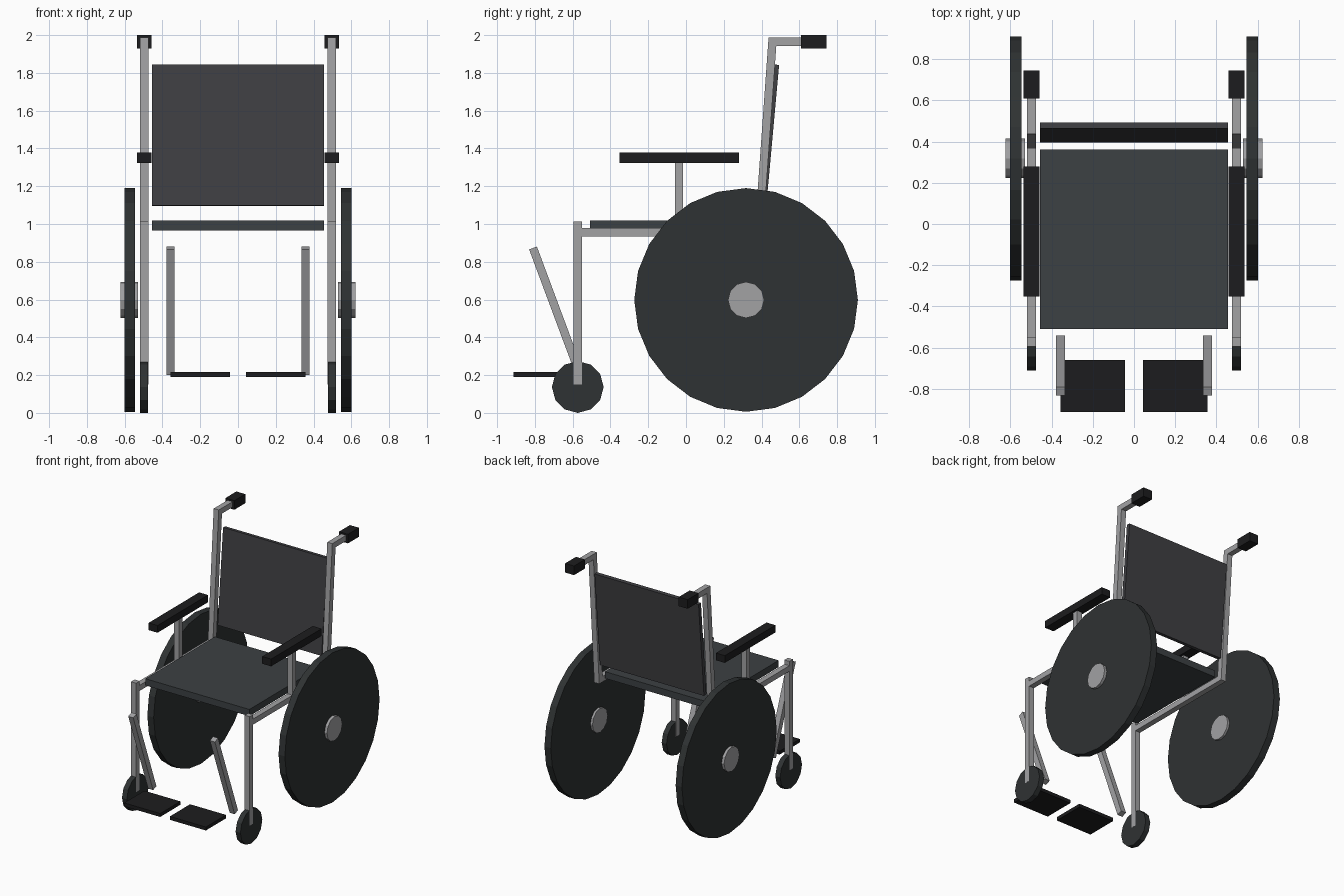
import bpy, math
from mathutils import Vector, Matrix

if "Cube" in bpy.data.objects:
    bpy.data.objects.remove(bpy.data.objects["Cube"])


def material(name, rgb):
    m = bpy.data.materials.new(name)
    m.diffuse_color = (*rgb, 1)
    m.use_nodes = True
    m.node_tree.nodes["Principled BSDF"].inputs["Base Color"].default_value = m.diffuse_color
    return m


METAL = material("metal", (0.36, 0.36, 0.37))
FABRIC = material("fabric", (0.045, 0.052, 0.056))
BACK_FABRIC = material("back_fabric", (0.05, 0.05, 0.055))
RUBBER = material("rubber", (0.028, 0.032, 0.033))
BLACK = material("black_plastic", (0.012, 0.012, 0.013))


def finish(name, mat):
    ob = bpy.context.object
    ob.name = ob.data.name = name
    ob.data.materials.append(mat)
    return ob


def box(name, centre, size, mat, tilt=0):
    bpy.ops.mesh.primitive_cube_add(size=1)
    ob = finish(name, mat)
    ob.data.transform(Matrix.Diagonal((*size, 1)))
    ob.location = centre
    ob.rotation_euler.x = tilt
    return ob


def tube(name, x, a, b, mat=METAL, w=0.044):
    """Square bar in the plane of x, running from a=(y, z) to b=(y, z)."""
    (ya, za), (yb, zb) = a, b
    length = math.hypot(yb - ya, zb - za)
    tilt = -math.atan2(yb - ya, zb - za)
    return box(name, (x, (ya + yb) / 2, (za + zb) / 2), (w, w, length), mat, tilt)


def disc(name, x, y, z, r, width, sides, mat):
    bpy.ops.mesh.primitive_cylinder_add(vertices=sides, radius=r, depth=width)
    ob = finish(name, mat)
    # axis along x, with a corner of the polygon at the top
    ob.data.transform(Matrix.Rotation(math.pi / 2, 4, 'Y'))
    ob.location = (x, y, z)
    return ob


# Seat and reclined backrest
box("seat", (0, -0.073, 0.993), (0.91, 0.87, 0.053), FABRIC)
box("backrest", (0, 0.444, 1.47), (0.91, 0.03, 0.75), BACK_FABRIC, -math.radians(5.2))

for side, s in (("left", -1), ("right", 1)):
    x = 0.497 * s
    # Frame
    tube(side + "_back_post", x, (0.384, 0.935), (0.459, 1.985))
    tube(side + "_seat_rail", x, (-0.575, 0.956), (0.40, 0.956))
    tube(side + "_front_post", x, (-0.573, 0.15), (-0.573, 1.012))
    # Push handle
    tube(side + "_handle_bar", x, (0.438, 1.965), (0.65, 1.965))
    box(side + "_grip", (x, 0.677, 1.964), (0.078, 0.136, 0.072), BLACK)
    # Armrest
    tube(side + "_arm_post", x, (-0.037, 0.956), (-0.037, 1.34))
    box(side + "_armrest", (x, -0.036, 1.351), (0.078, 0.632, 0.057), BLACK)
    # Leg rest
    tube(side + "_leg_bar", 0.357 * s, (-0.562, 0.207), (-0.81, 0.873))
    box(side + "_footplate", (0.2 * s, -0.786, 0.204), (0.315, 0.252, 0.027), BLACK)
    # Wheels
    disc(side + "_wheel", 0.574 * s, 0.318, 0.598, 0.592, 0.055, 24, RUBBER)
    disc(side + "_hub", 0.576 * s, 0.318, 0.598, 0.096, 0.094, 12, METAL)
    disc(side + "_caster", x, -0.573, 0.137, 0.137, 0.042, 12, RUBBER)
